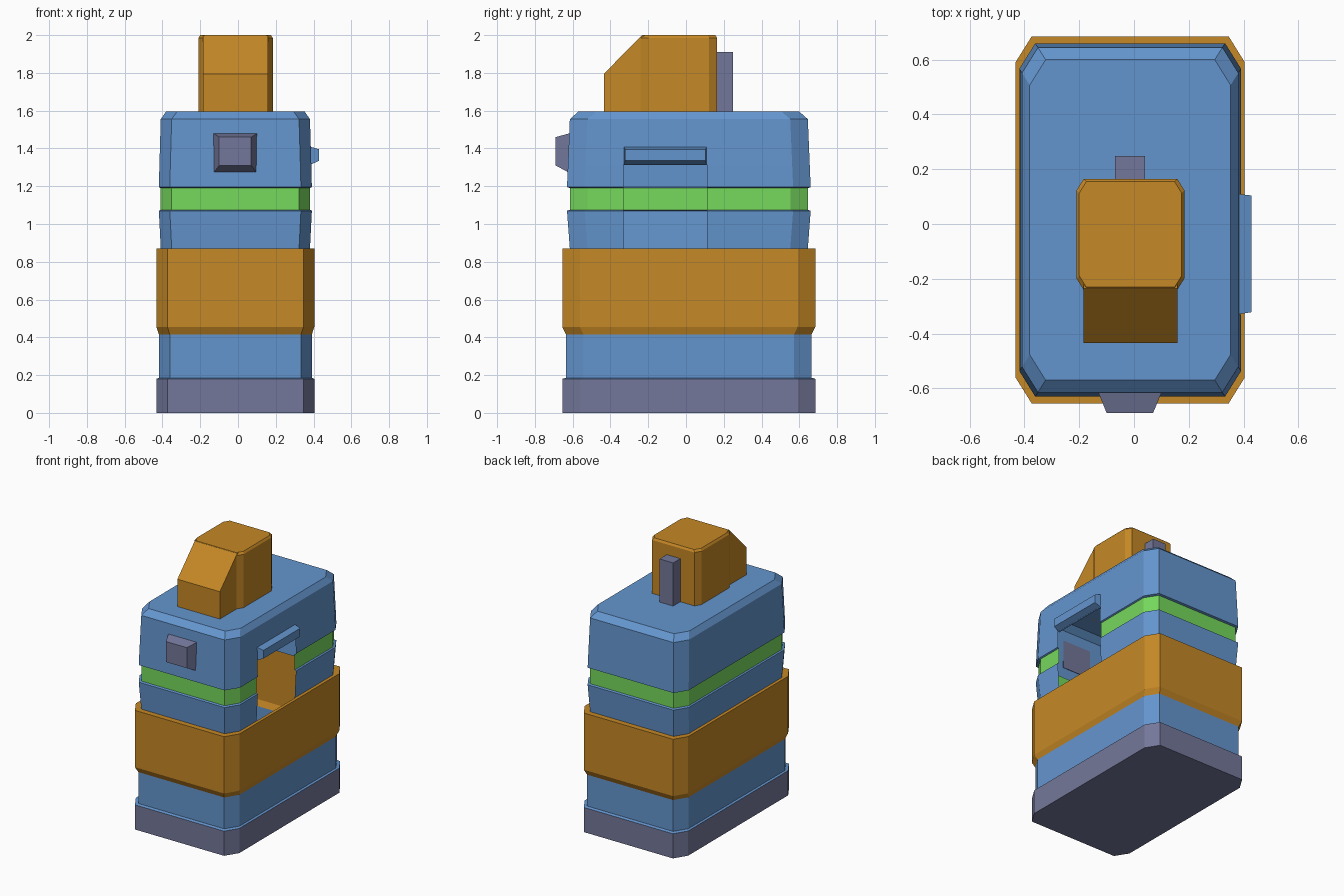
import bpy
import bmesh

cube = bpy.data.objects.get("Cube")
if cube:
    bpy.data.objects.remove(cube)


def material(name, rgb):
    m = bpy.data.materials.new(name)
    m.use_nodes = True
    m.diffuse_color = (*rgb, 1)
    m.node_tree.nodes["Principled BSDF"].inputs["Base Color"].default_value = (*rgb, 1)
    return m


BLUE = material("blue", (0.127, 0.301, 0.62))
ORANGE = material("orange", (0.56, 0.246, 0.019))
GREEN = material("green", (0.18, 0.69, 0.109))
GREY = material("slate grey", (0.174, 0.187, 0.325))
CX, CY = -0.014, 0.015           # centre of the hull
DOOR = (-0.33, 0.11)             # hatch extent along y


def octagon(hx, hy, z, cut, centre, splits=()):
    """Chamfered rectangle, starting on the +x side, with optional extra points there."""
    a, b = cut
    pts = [(hx, -hy + b), *[(hx, s - centre[1]) for s in splits], (hx, hy - b), (hx - a, hy),
           (a - hx, hy), (-hx, hy - b), (-hx, b - hy), (a - hx, -hy), (hx - a, -hy)]
    return [(x + centre[0], y + centre[1], z) for x, y in pts]


def loft(name, rings, mats, band_mats=None, holes=()):
    """Skin rings into a capped solid; holes are (band, side) faces left out."""
    bm = bmesh.new()
    rows = [[bm.verts.new(p) for p in ring] for ring in rings]
    n = len(rows[0])
    bm.faces.new(rows[0][::-1]).material_index = band_mats[0] if band_mats else 0
    bm.faces.new(rows[-1]).material_index = band_mats[-1] if band_mats else 0
    for k in range(len(rows) - 1):
        for i in range(n):
            if (k, i) in holes:
                continue
            j = (i + 1) % n
            f = bm.faces.new((rows[k][i], rows[k][j], rows[k + 1][j], rows[k + 1][i]))
            f.material_index = band_mats[k] if band_mats else 0
    if not holes:
        bmesh.ops.recalc_face_normals(bm, faces=bm.faces)
    mesh = bpy.data.meshes.new(name)
    bm.to_mesh(mesh)
    bm.free()
    for m in mats:
        mesh.materials.append(m)
    ob = bpy.data.objects.new(name, mesh)
    bpy.context.collection.objects.link(ob)
    return ob


def rect(axis, at, u, v):
    """Rectangle at a position on an axis, spanning u and v on the other two."""
    pts = []
    for a, b in ((u[0], v[0]), (u[1], v[0]), (u[1], v[1]), (u[0], v[1])):
        p = [a, b]
        p.insert(axis, at)
        pts.append(p)
    return pts


# Hull: half width, half depth, height, and colour of the band above each ring
B, O, G, S = range(4)
profile = [
    (0.418, 0.67, 0, S), (0.418, 0.67, 0.18, B), (0.405, 0.65, 0.186, B),
    (0.405, 0.65, 0.415, O), (0.418, 0.67, 0.455, O), (0.418, 0.67, 0.87, O),
    (0.395, 0.63, 0.87, B), (0.405, 0.645, 1.07, B), (0.395, 0.63, 1.075, G),
    (0.395, 0.63, 1.19, B), (0.405, 0.645, 1.195, B), (0.402, 0.64, 1.315, B),
    (0.395, 0.63, 1.555, B), (0.367, 0.585, 1.595, B)]
rings = [octagon(hx, hy, z, (0.058, 0.093), (CX, CY), DOOR) for hx, hy, z, c in profile]
hatch = {(k, 1) for k in range(6, 11)}
loft("hull", rings, (BLUE, ORANGE, GREEN, GREY), [p[3] for p in profile], hatch)

# Hatch awning and front lamp box
loft("hatch_awning", [rect(0, 0.38, DOOR, (1.312, 1.41)),
                      rect(0, 0.43, (-0.322, 0.104), (1.335, 1.395))], [BLUE])
loft("front_box", [rect(1, -0.617, (-0.13, 0.1), (1.27, 1.48)),
                   rect(1, -0.69, (-0.1, 0.07), (1.31, 1.46))], [GREY])

# Roof tower with chamfered corners, sloping nose and rear pipe
mid = (-0.013, -0.038)
loft("roof_tower", [octagon(0.197, 0.203, 1.595, (0.026, 0.042), mid),
                    octagon(0.197, 0.203, 1.985, (0.026, 0.042), mid),
                    octagon(0.187, 0.193, 2.0, (0.026, 0.042), mid)], [ORANGE])
side = [(-0.435, 1.595), (-0.2, 1.595), (-0.2, 1.998), (-0.235, 1.998), (-0.435, 1.795)]
loft("tower_nose", [[(x, y, z) for y, z in side] for x in (-0.185, 0.158)], [ORANGE])
loft("rear_pipe", [rect(2, z, (-0.07, 0.04), (0.15, 0.248)) for z in (1.595, 1.91)], [GREY])
